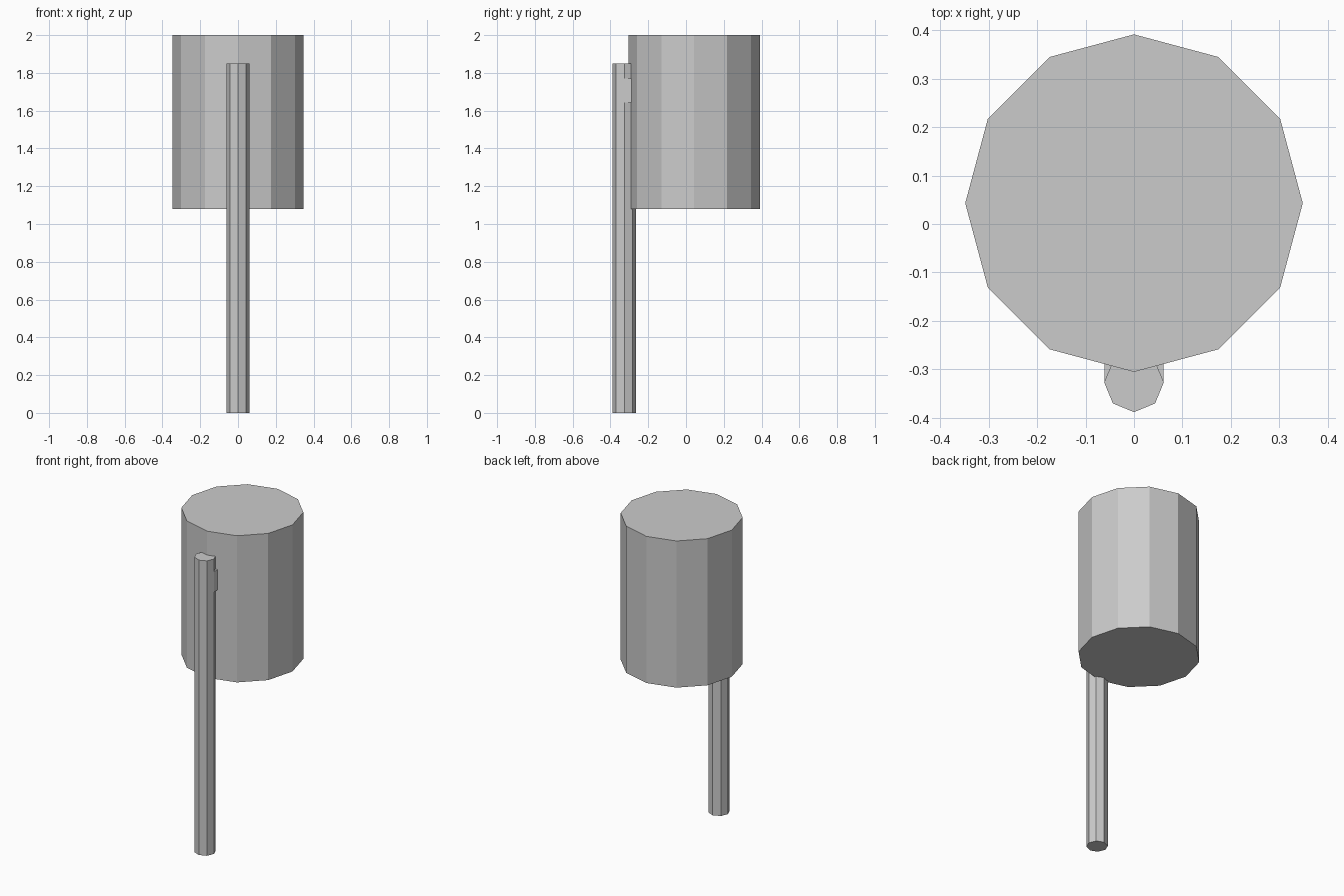
import bpy
from math import radians

if "Cube" in bpy.data.objects:
    bpy.data.objects.remove(bpy.data.objects["Cube"])


def prism(name, sides, radius, y, z0, z1):
    # Flat-faced upright prism with a corner facing the front
    bpy.ops.mesh.primitive_cylinder_add(vertices=sides, radius=radius, depth=z1 - z0,
                                        location=(0, y, (z0 + z1) / 2))
    bpy.context.object.name = name


def box(name, x, y, z):
    # Box from (min, max) ranges
    ranges = (x, y, z)
    bpy.ops.mesh.primitive_cube_add(size=1, location=[(a + b) / 2 for a, b in ranges])
    ob = bpy.context.object
    ob.name = name
    ob.scale = [b - a for a, b in ranges]
    bpy.ops.object.transform_apply(location=False, rotation=False, scale=True)


# Twelve-sided drum at the top
prism("drum", 12, 0.348, 0.043, 1.08, 2.0)

# Eight-sided post in front of it
prism("post", 8, 0.0615, -0.3265, 0.0, 1.85)

# Small bracket joining post and drum
box("bracket", (-0.0612, 0.0612), (-0.327, -0.265), (1.642, 1.77))
